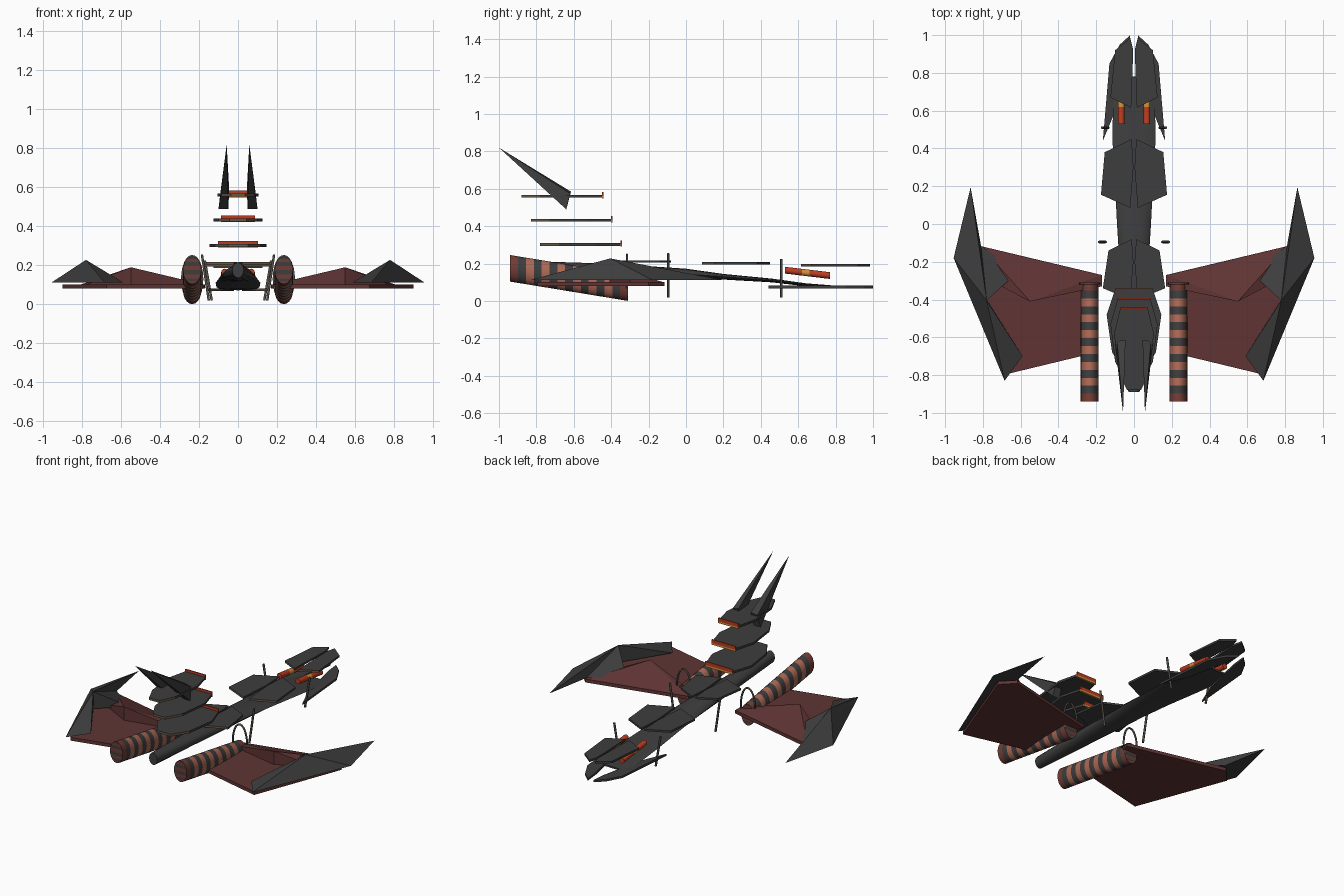
import bpy, bmesh, math

if "Cube" in bpy.data.objects:
    bpy.data.objects.remove(bpy.data.objects["Cube"])

COLORS = {
    "charcoal": (0.047, 0.047, 0.047), "wing maroon": (0.115, 0.034, 0.034),
    "salmon band": (0.42, 0.14, 0.09), "dark red": (0.17, 0.045, 0.035),
    "bright red": (0.5, 0.045, 0.015), "amber": (0.62, 0.28, 0.04),
    "bronze trim": (0.13, 0.095, 0.065), "rod grey": (0.09, 0.08, 0.07),
}
M = {}
for n, c in COLORS.items():
    M[n] = bpy.data.materials.new(n)
    M[n].diffuse_color = (*c, 1)


def build(name, verts, faces, mats, fmats=None, mirror=True, rule=None):
    """Mesh from points and faces, optionally repeated on the other side."""
    bm = bmesh.new()
    for s in ((1, -1) if mirror else (1,)):
        vs = [bm.verts.new((s * x, y, z)) for x, y, z in verts]
        for i, f in enumerate(faces):
            face = bm.faces.new([vs[k] for k in f])
            face.material_index = fmats[i] if fmats else 0
    bmesh.ops.recalc_face_normals(bm, faces=bm.faces)
    if rule:
        bm.normal_update()
        for f in bm.faces:
            f.material_index = rule(f)
    me = bpy.data.meshes.new(name)
    bm.to_mesh(me)
    bm.free()
    for m in mats:
        me.materials.append(M[m])
    ob = bpy.data.objects.new(name, me)
    bpy.context.collection.objects.link(ob)
    return ob


def prism(name, pts, z0, z1, mats, mirror=True, rule=None):
    n = len(pts)
    v = [(x, y, z0) for x, y in pts] + [(x, y, z1) for x, y in pts]
    f = [list(range(n)), list(range(n, 2 * n))]
    f += [[i, (i + 1) % n, n + (i + 1) % n, n + i] for i in range(n)]
    return build(name, v, f, mats, None, mirror, rule)


def loft(name, rings, n, mats, band=None, mirror=True):
    """Rings are (x, y, z, half width, half height); caps are level strips."""
    v, f, fm = [], [], []
    for x, y, z, w, h in rings:
        for i in range(n):
            a = 2 * math.pi * i / n
            v.append((x + w * math.sin(a), y, z + h * math.cos(a)))
    for r in range(len(rings) - 1):
        for i in range(n):
            j = (i + 1) % n
            f.append([r * n + i, r * n + j, r * n + n + j, r * n + n + i])
            fm.append(band(r) if band else 0)
    for o in (0, (len(rings) - 1) * n):
        for i in range(n // 2):
            q = dict.fromkeys([i, i + 1, n - i - 1, (n - i) % n])
            f.append([o + k for k in q])
            fm.append(i % 2 * 2 if band else 0)
    ob = build(name, v, f, mats, fm, mirror)
    return ob


def smooth(ob):
    bpy.ops.object.select_all(action='DESELECT')
    ob.select_set(True)
    bpy.context.view_layer.objects.active = ob
    bpy.ops.object.shade_smooth_by_angle(angle=math.radians(40))


def rod(name, pts, r, cyclic=False):
    """Thin bent rod, mirrored on both sides."""
    for s, side in ((1, "right"), (-1, "left")):
        cu = bpy.data.curves.new(name, 'CURVE')
        cu.dimensions = '3D'
        cu.bevel_depth, cu.bevel_resolution, cu.use_fill_caps = r, 1, True
        sp = cu.splines.new('POLY')
        sp.points.add(len(pts) - 1)
        for p, (x, y, z) in zip(sp.points, pts):
            p.co = (s * x, y, z, 1)
        sp.use_cyclic_u = cyclic
        cu.materials.append(M["rod grey"])
        ob = bpy.data.objects.new(name + "_" + side, cu)
        bpy.context.collection.objects.link(ob)
        bpy.ops.object.select_all(action='DESELECT')
        ob.select_set(True)
        bpy.context.view_layer.objects.active = ob
        bpy.ops.object.convert(target='MESH')


# Slim flattened fuselage, sinking and thinning toward the head
smooth(loft("fuselage", [
    (0, -0.89, 0.175, 0.03, 0.04), (0, -0.4, 0.16, 0.065, 0.04),
    (0, 0, 0.145, 0.09, 0.028), (0, 0.2, 0.13, 0.10, 0.015),
    (0, 0.46, 0.11, 0.115, 0.010), (0, 0.64, 0.087, 0.11, 0.008),
    (0, 0.78, 0.078, 0.09, 0.006)], 12, ["charcoal"], mirror=False))

# Armour plates, bronze on the edges that face the tail
PL = ["charcoal", "bronze trim"]
trim = lambda f: 1 if f.normal.y < -0.3 else 0
prism("head_top_plates", [(0.02, 0.985), (0.10, 0.92), (0.125, 0.67),
      (0.015, 0.615), (0.004, 0.92)], 0.185, 0.198, PL, rule=trim)
prism("head_lower_plates", [(0.02, 1.0), (0.075, 0.95), (0.13, 0.85),
      (0.165, 0.44), (0.09, 0.62), (0.03, 0.9)], 0.068, 0.082, PL, rule=trim)
prism("chest_plates", [(0.012, 0.45), (0.155, 0.38), (0.175, 0.155),
      (0.02, 0.085), (0.003, 0.3)], 0.195, 0.208, PL, rule=trim)
prism("back_plates", [(0.012, -0.08), (0.135, -0.14), (0.165, -0.34),
      (0.02, -0.40), (0.003, -0.2)], 0.205, 0.218, PL, rule=trim)

# Stack of three floating plates with glowing strips on the leading edges
for k, (z, w, y) in enumerate([(0.295, 0.145, -0.35), (0.425, 0.125, -0.40),
                               (0.553, 0.105, -0.45)]):
    half = [(0.7 * w, y), (w, y - 0.13), (0.8 * w, y - 0.33), (0.35 * w, y - 0.43)]
    prism(f"tail_plate_{k + 1}", half + [(-a, b) for a, b in reversed(half)],
          z, z + 0.015, PL, False, trim)
    b = 0.7 * w
    for nm, lo, hi, c in (("strip", 0.008, 0.03, "bright red"),
                          ("under_strip", -0.004, 0.008, "amber")):
        prism(f"glow_{nm}_{k + 1}", [(-b, y), (b, y), (b, y + 0.008), (-b, y + 0.008)],
              z + lo, z + hi, [c], False)

# Tail spikes
build("tail_spikes", [(0.058, -1.0, 0.82), (0.045, -0.615, 0.585), (0.09, -0.62, 0.575),
      (0.10, -0.64, 0.49), (0.05, -0.64, 0.49)],
      [[0, 1, 2], [0, 2, 3], [0, 3, 4], [0, 4, 1], [1, 2, 3, 4]], ["charcoal"])

# Wings: slab, raised shoulder, bladed tip
prism("wings", [(0.17, -0.27), (0.82, -0.115), (0.90, -0.20), (0.675, -0.795),
      (0.24, -0.69), (0.20, -0.36)], 0.08, 0.102, ["wing maroon"])
build("wing_shoulders", [(0.55, -0.41, 0.19), (0.81, -0.118, 0.1), (0.17, -0.27, 0.1),
      (0.17, -0.33, 0.1), (0.55, -0.41, 0.1), (0.78, -0.29, 0.1)],
      [[0, 1, 2], [0, 2, 3], [0, 3, 4], [0, 4, 5], [0, 5, 1], [1, 2, 3, 4, 5]],
      ["wing maroon"])
ring = [(0.865, 0.195), (0.955, -0.18), (0.685, -0.83), (0.59, -0.70),
        (0.78, -0.40), (0.615, -0.255), (0.81, -0.115)]
n = len(ring)
build("wing_blades", [(x, y, 0.113) for x, y in ring] + [(0.78, -0.405, 0.228)],
      [[i, (i + 1) % n, n] for i in range(n)] + [list(range(n))], ["charcoal"])

# Banded engines, sheared so the rear sits higher
B = 15
rings = []
for i in range(B + 1):
    t = i / B
    rings.append((0.235, -0.94 + 0.63 * t, 0.175 - 0.103 * t, 0.047, 0.071))
smooth(loft("engines", rings, 20, ["dark red", "salmon band", "charcoal"],
            lambda r: 0 if r in (0, B - 1) else (2 if r % 2 else 1)))

# Hoops around the engine fronts, and slanted struts
rod("engine_hoop", [(0.235 + 0.052 * math.sin(a * math.pi / 12), -0.315,
    0.13 + 0.118 * math.cos(a * math.pi / 12)) for a in range(24)], 0.006, True)
rod("body_strut", [(0.185, -0.095, 0.255), (0.15, -0.095, 0.02)], 0.007)
rod("head_strut", [(0.17, 0.51, 0.225), (0.135, 0.51, 0.02)], 0.007)

# Red tubes under the head plates with an amber band
smooth(loft("head_tubes", [(0.068, y, 0.165 - 0.12 * (y - 0.53), 0.018, 0.018)
    for y in (0.53, 0.62, 0.66, 0.77)], 12, ["bright red", "amber", "bright red"],
    lambda r: 1 if r == 1 else 0))

for m in bpy.data.materials:
    if m.users and not m.is_grease_pencil:
        m.use_nodes = True
        m.node_tree.nodes["Principled BSDF"].inputs["Base Color"].default_value = m.diffuse_color
